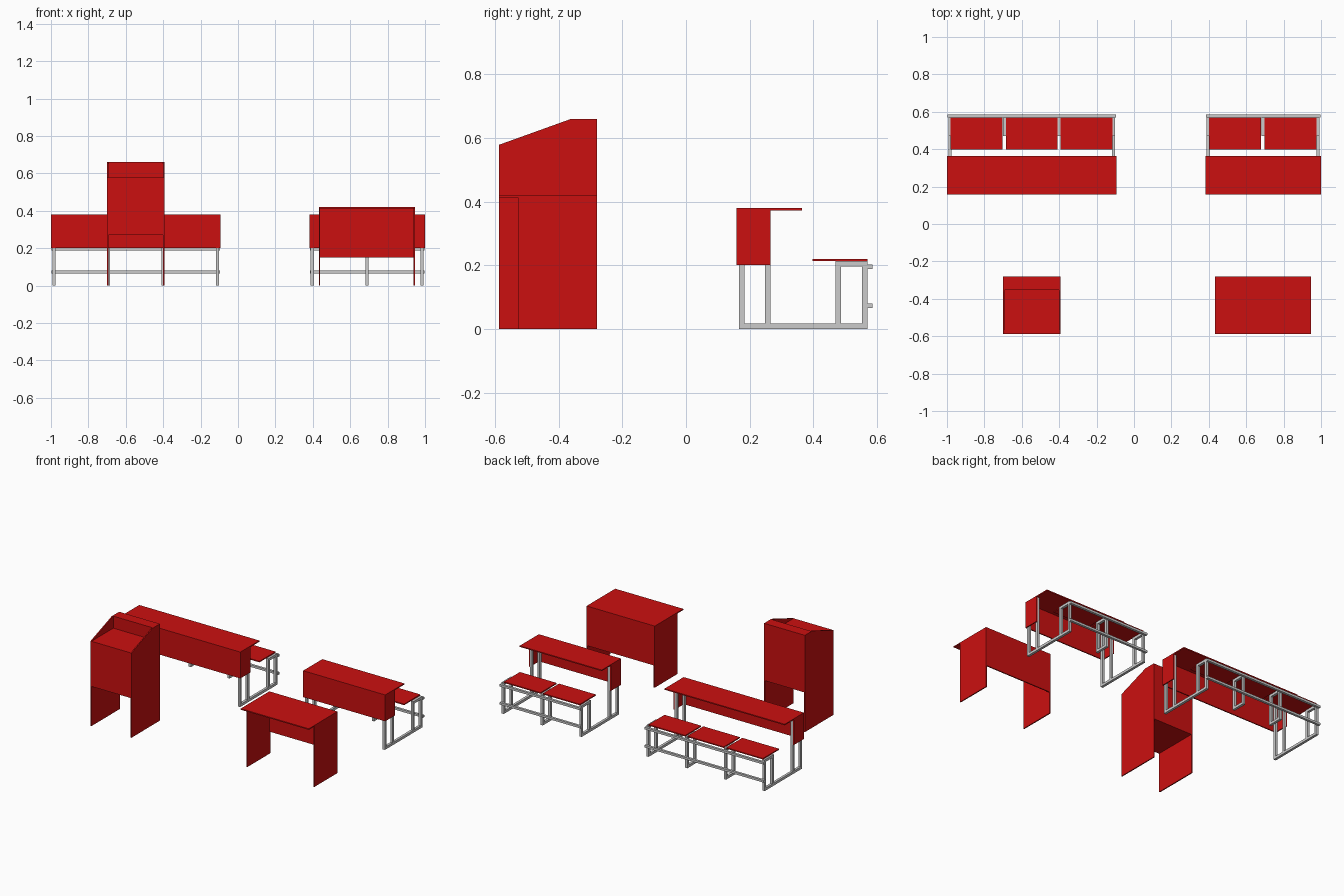
import bpy, bmesh

if "Cube" in bpy.data.objects:
    bpy.data.objects.remove(bpy.data.objects["Cube"])

red = bpy.data.materials.new("red_board")
red.diffuse_color = (0.6, 0.005, 0.005, 1)
red.use_nodes = True
red.node_tree.nodes["Principled BSDF"].inputs["Base Color"].default_value = red.diffuse_color
T = 0.0075   # board thickness
B = 0.017    # square tube width


def finish(name, bm, mat):
    bmesh.ops.recalc_face_normals(bm, faces=bm.faces)
    me = bpy.data.meshes.new(name)
    bm.to_mesh(me)
    bm.free()
    ob = bpy.data.objects.new(name, me)
    bpy.context.collection.objects.link(ob)
    if mat:
        me.materials.append(mat)
    return ob


def box(name, x0, x1, y0, y1, z0, z1, mat=red):
    bm = bmesh.new()
    bmesh.ops.create_cube(bm, size=1)
    for v in bm.verts:
        v.co = (x1 if v.co.x > 0 else x0,
                y1 if v.co.y > 0 else y0,
                z1 if v.co.z > 0 else z0)
    return finish(name, bm, mat)


def side_board(name, x0, x1, profile):
    # extrude a y,z outline along x
    bm = bmesh.new()
    face = bm.faces.new([bm.verts.new((x0, y, z)) for y, z in profile])
    ext = bmesh.ops.extrude_face_region(bm, geom=[face])
    for v in ext["geom"]:
        if isinstance(v, bmesh.types.BMVert):
            v.co.x = x1
    return finish(name, bm, red)


def bench(tag, x0, x1, seats, mids):
    # desk top, modesty board and end boards
    box(tag + "_desk_top", x0, x1, 0.158, 0.364, 0.38 - T, 0.38)
    box(tag + "_desk_front", x0, x1, 0.158, 0.158 + T, 0.2, 0.38 - T)
    for xa, xb in ((x0, x0 + T), (x1 - T, x1)):
        box(tag + "_desk_end", xa, xb, 0.158 + T, 0.265, 0.2, 0.38 - T)
    # end frames
    for xa in (x0 + T, x1 - T - B):
        xb = xa + B
        box(tag + "_base_rail", xa, xb, 0.166, 0.57, 0.0, B, None)
        for y in (0.166, 0.248):
            box(tag + "_desk_leg", xa, xb, y, y + B, B, 0.38 - T, None)
        seat_frame(tag, xa, xb)
    # middle frames under the seats
    for m in mids:
        xa, xb = m - B / 2, m + B / 2
        box(tag + "_mid_base_rail", xa, xb, 0.47, 0.57, 0.0, B, None)
        seat_frame(tag, xa, xb)
    # rear rails
    for z in (0.065, 0.188):
        box(tag + "_rear_rail", x0 + 0.004, x1 - 0.004, 0.57, 0.586, z, z + 0.015, None)
    # seats
    for a, b in seats:
        box(tag + "_seat", a, b, 0.397, 0.57, 0.22 - T, 0.22)


def seat_frame(tag, xa, xb):
    top = 0.22 - T
    for y in (0.47, 0.553):
        box(tag + "_seat_leg", xa, xb, y, y + B, B, top - B, None)
    box(tag + "_seat_bar", xa, xb, 0.47, 0.57, top - B, top, None)


bench("long_bench", -1.0, -0.093,
      [(-0.98, -0.703), (-0.684, -0.409), (-0.393, -0.116)], [-0.693, -0.401])
bench("short_bench", 0.381, 1.0,
      [(0.402, 0.68), (0.698, 0.976)], [0.69])

# teacher table
x0, x1 = 0.432, 0.946
box("table_top", x0, x1, -0.588, -0.28, 0.42 - T, 0.42)
for xa in (x0, x1 - T):
    box("table_side", xa, xa + T, -0.528, -0.28, 0, 0.42 - T)
box("table_modesty_board", x0 + T, x1 - T, -0.28 - T, -0.28, 0.15, 0.42 - T)

# lectern
x0, x1 = -0.701, -0.393
outline = [(-0.588, 0), (-0.28, 0), (-0.28, 0.66), (-0.36, 0.66), (-0.588, 0.578)]
for xa in (x0, x1 - T):
    side_board("lectern_side", xa, xa + T, outline)
a, b = x0 + T, x1 - T
box("lectern_front", a, b, -0.588, -0.588 + T, 0.27, 0.578 - T)
box("lectern_back", a, b, -0.28 - T, -0.28, 0.27, 0.66 - T)
box("lectern_bottom", a, b, -0.588 + T, -0.28 - T, 0.27, 0.27 + T)
box("lectern_desk", a, b, -0.588, -0.353, 0.578 - T, 0.578)
box("lectern_step", a, b, -0.353, -0.353 + T, 0.578 - T, 0.66 - T)
box("lectern_ledge", a, b, -0.353, -0.28, 0.66 - T, 0.66)
